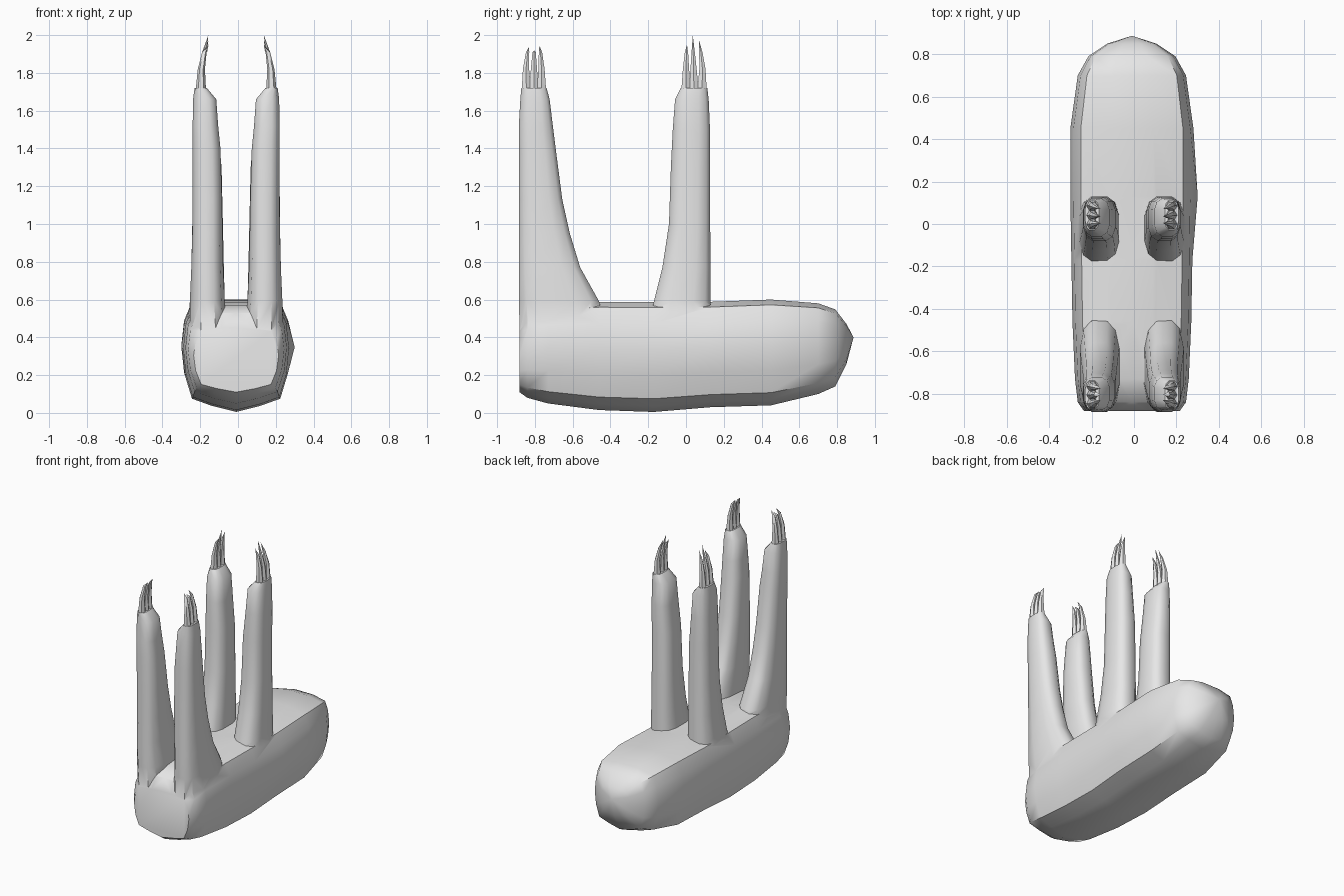
import bpy, bmesh, math

if "Cube" in bpy.data.objects:
    bpy.data.objects.remove(bpy.data.objects["Cube"])

CX = -0.01  # mirror plane of the animal
fur = bpy.data.materials.new("grey fur")
fur.diffuse_color = (0.8, 0.8, 0.8, 1)
fur.use_nodes = True
fur.node_tree.nodes["Principled BSDF"].inputs["Base Color"].default_value = fur.diffuse_color


def loft(name, rings, tip=None):
    """Skin a list of equal-length point rings, capped or drawn to a tip."""
    bm = bmesh.new()
    vr = [[bm.verts.new(p) for p in r] for r in rings]
    n = len(vr[0])
    for a, b in zip(vr, vr[1:]):
        for i in range(n):
            j = (i + 1) % n
            bm.faces.new((a[i], a[j], b[j], b[i]))
    bm.faces.new(vr[0][::-1])
    if tip:
        t = bm.verts.new(tip)
        for i in range(n):
            bm.faces.new((vr[-1][i], vr[-1][(i + 1) % n], t))
    else:
        bm.faces.new(vr[-1])
    bmesh.ops.recalc_face_normals(bm, faces=bm.faces)
    me = bpy.data.meshes.new(name)
    bm.to_mesh(me)
    bm.free()
    me.materials.append(fur)
    ob = bpy.data.objects.new(name, me)
    bpy.context.collection.objects.link(ob)
    return ob


def smooth(ob, angle):
    bpy.ops.object.select_all(action='DESELECT')
    ob.select_set(True)
    bpy.context.view_layer.objects.active = ob
    bpy.ops.object.shade_smooth_by_angle(angle=math.radians(angle))


# body: y, half width, bottom, top
BODY = [(-0.882, 0.225, 0.11, 0.45), (-0.84, 0.255, 0.08, 0.53),
        (-0.73, 0.268, 0.05, 0.57), (-0.46, 0.28, 0.015, 0.588),
        (-0.17, 0.285, 0.005, 0.588), (0.13, 0.29, 0.03, 0.588),
        (0.45, 0.29, 0.04, 0.60), (0.70, 0.255, 0.10, 0.58),
        (0.79, 0.205, 0.14, 0.548), (0.85, 0.115, 0.26, 0.47)]
HALF = [(0.45, 0.055), (0.82, 0.12), (0.95, 0.33), (1, 0.57), (0.95, 0.8), (0.83, 0.95), (0.35, 1)]


def body_ring(y, w, b, t):
    right = [(CX + w * u, y, b + (t - b) * v) for u, v in HALF]
    left = [(2 * CX - x, y, z) for x, y, z in reversed(right)]
    return [(CX, y, b)] + right + [(CX, y, t)] + left


body = loft("body", [body_ring(*s) for s in BODY], (CX, 0.887, 0.40))
# slight bulge on one flank
for v in body.data.vertices:
    if abs(v.co.y - 0.13) < 0.01 and v.co.x > 0.27:
        v.co.x += 0.02 * (v.co.x - 0.26) / 0.02

# legs: z, inner x, outer x, front y, back y
FRONT = [(0.36, 0.045, 0.245, -0.878, -0.40), (0.59, 0.06, 0.245, -0.885, -0.46),
         (0.77, 0.068, 0.237, -0.885, -0.56), (0.95, 0.072, 0.232, -0.885, -0.615),
         (1.13, 0.075, 0.23, -0.885, -0.655), (1.40, 0.083, 0.23, -0.885, -0.69),
         (1.52, 0.095, 0.23, -0.885, -0.705), (1.66, 0.105, 0.228, -0.877, -0.722),
         (1.72, 0.155, 0.22, -0.872, -0.738)]
REAR = [(0.36, 0.045, 0.26, -0.22, 0.13), (0.59, 0.06, 0.245, -0.17, 0.13),
        (0.77, 0.065, 0.237, -0.125, 0.13), (1.0, 0.07, 0.232, -0.09, 0.128),
        (1.30, 0.077, 0.23, -0.08, 0.128), (1.50, 0.095, 0.23, -0.07, 0.127),
        (1.66, 0.105, 0.228, -0.058, 0.12), (1.72, 0.155, 0.22, -0.028, 0.113)]


def leg_ring(side, z, x0, x1, y0, y1):
    pts = []
    for k in range(12):
        a = 2 * math.pi * (k + 0.5) / 12
        c, s = math.cos(a), math.sin(a)
        u = math.copysign(abs(c) ** 0.7, c) / 0.976
        v = math.copysign(abs(s) ** 0.7, s) / 0.976
        x = (x0 + x1) / 2 + u * (x1 - x0) / 2
        pts.append((CX + side * x, (y0 + y1) / 2 + v * (y1 - y0) / 2, z))
    return pts


def claw_ring(side, x, y, z, rx, ry):
    return [(CX + side * (x + rx * math.cos(k * math.pi / 3)),
             y + ry * math.sin(k * math.pi / 3), z) for k in range(6)]


# claws: base y, mid y, tip y, tip z
CLAWS = {"front": [(-0.845, -0.847, -0.83, 1.94), (-0.805, -0.805, -0.803, 1.92),
                   (-0.765, -0.765, -0.776, 1.945)],
         "rear": [(0.0, 0.0, 0.005, 1.95), (0.042, 0.04, 0.036, 2.0),
                  (0.085, 0.087, 0.07, 1.97)]}

legs = []
for side, sname in ((-1, "left"), (1, "right")):
    for pos, prof in (("front", FRONT), ("rear", REAR)):
        legs.append(loft(f"{sname}_{pos}_leg", [leg_ring(side, *p) for p in prof]))
        for i, (yb, ym, yt, zt) in enumerate(CLAWS[pos]):
            claw = loft(f"{sname}_{pos}_claw_{i + 1}",
                        [claw_ring(side, 0.187, yb, 1.70, 0.028, 0.029),
                         claw_ring(side, 0.184, ym, 1.82, 0.019, 0.019),
                         claw_ring(side, 0.168, (ym + yt) / 2, 1.91, 0.012, 0.010)],
                        (CX + side * 0.147, yt, zt))
            smooth(claw, 50)

# merge the legs into the body as one skin
bpy.context.view_layer.objects.active = body
for leg in legs:
    m = body.modifiers.new("join_leg", 'BOOLEAN')
    m.operation = 'UNION'
    m.solver = 'EXACT'
    m.object = leg
    bpy.ops.object.modifier_apply(modifier=m.name)
    bpy.data.objects.remove(leg)
smooth(body, 48)
